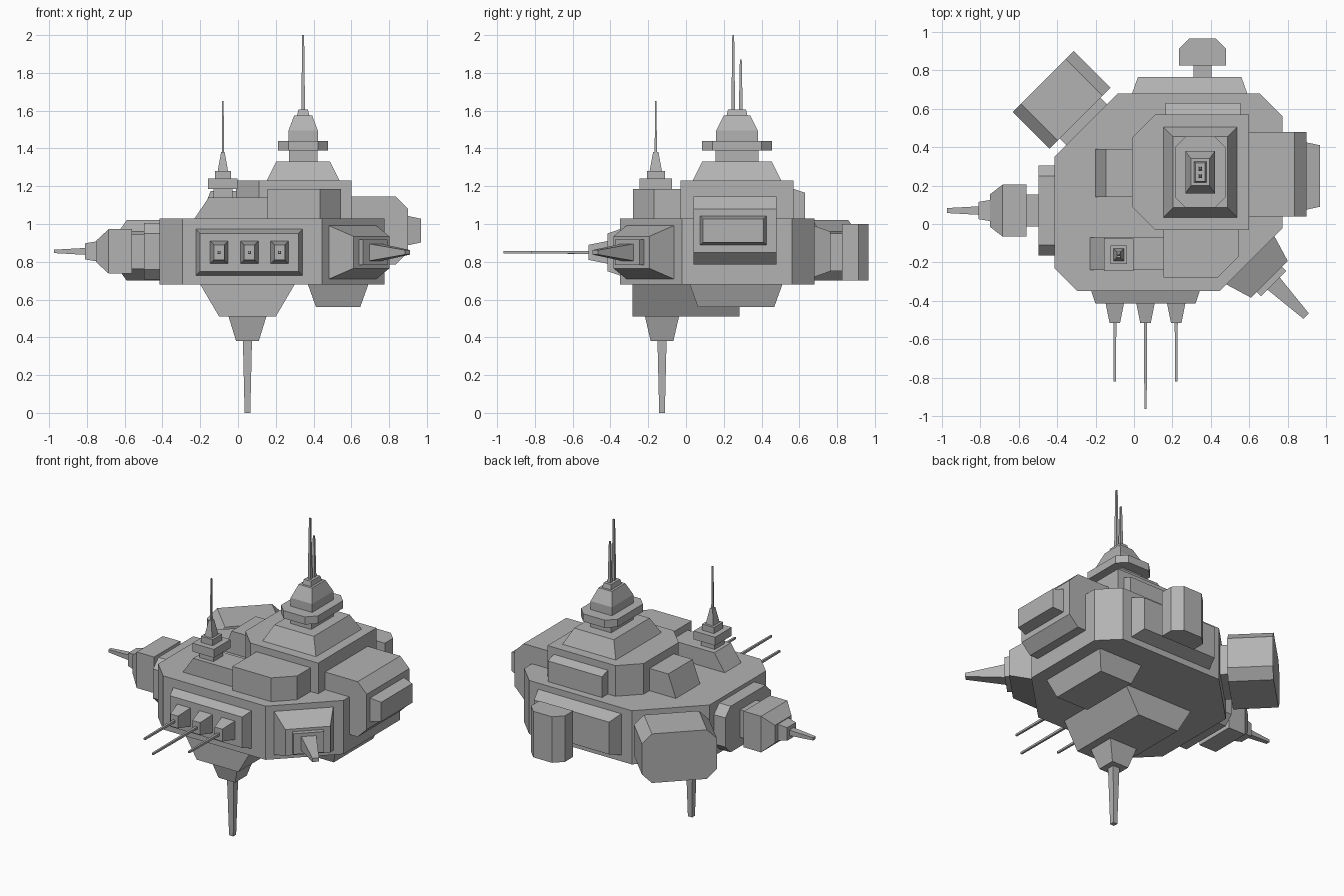
import bpy
from mathutils import Vector

old = bpy.data.objects.get("Cube")
if old:
    bpy.data.objects.remove(old, do_unlink=True)

GREY = (.45, .45, .45, 1)
grey = bpy.data.materials.new("hull grey")
grey.use_nodes = True
grey.diffuse_color = GREY
grey.node_tree.nodes["Principled BSDF"].inputs["Base Color"].default_value = GREY

UP, FRONT, LEFT = Vector((0, 0, 1)), Vector((0, -1, 0)), Vector((1, 0, 0))
DOWN, BACK, RIGHT = -UP, -FRONT, -LEFT


def outline(half_width, half_height, cuts):
    """Anticlockwise rectangle whose four corners may each be cut off."""
    points = []
    signs = ((1, -1), (1, 1), (-1, 1), (-1, -1))
    for (sx, sy), cut in zip(signs, cuts):
        x, y = sx * half_width, sy * half_height
        if cut:
            ends = [(x - sx * cut, y), (x, y - sy * cut)]
            points += ends if sx * sy < 0 else reversed(ends)
        else:
            points.append((x, y))
    return points


def block(name, facing, base, width, height, depth, taper=0, cut=0):
    """Grow a block outward from the centre of its base; return the centre of its far end.

    taper is the inset per side at the far end, cut the corner chamfer.
    """
    normal = facing.normalized()
    across = LEFT if normal.z else UP.cross(normal)
    along = normal.cross(across)
    base = Vector(base)
    tip = base + normal * depth
    taper_w, taper_h = taper if isinstance(taper, tuple) else (taper, taper)
    cuts = cut if isinstance(cut, tuple) else (cut,) * 4
    near = outline(width / 2, height / 2, cuts)
    far = outline(width / 2 - taper_w, height / 2 - taper_h, cuts)
    verts = [base + across * x + along * y for x, y in near]
    verts += [tip + across * x + along * y for x, y in far]
    count = len(near)
    faces = [tuple(reversed(range(count))), tuple(range(count, 2 * count))]
    for i in range(count):
        j = (i + 1) % count
        faces.append((i, j, count + j, count + i))
    mesh = bpy.data.meshes.new(name)
    mesh.from_pydata(verts, [], faces)
    mesh.materials.append(grey)
    bpy.context.collection.objects.link(bpy.data.objects.new(name, mesh))
    return tip


# Main hull and the decks on it
block("hull", UP, (.18, .165, .68), width=1.19, height=1.03, depth=.35, cut=(.33, .12, .33, .12))
block("upper_deck", UP, (.295, .27, 1.03), width=.61, height=.6, depth=.2, cut=(0, 0, .12, .12))
block("front_deck", UP, (.35, -.155, 1.03), width=.39, height=.25, depth=.155, cut=(.11, 0, 0, 0))
block("rear_deck", BACK, (.36, .57, 1.09), width=.39, height=.19, depth=.06, taper=(0, .02))
block("side_deck_wedge", UP, (0, .265, 1.03), width=.4, height=.25, depth=.145, taper=(.055, 0))

# Small antenna tower
block("small_tower_base", UP, (.01, -.155, 1.03), width=.48, height=.17, depth=.11, taper=(.075, 0))
tip = block("small_tower_neck", UP, (-.08, -.16, 1.14), width=.1, height=.1, depth=.045)
tip = block("small_tower_plate", UP, tip, width=.155, height=.17, depth=.055)
tip = block("small_tower_step", UP, tip, width=.085, height=.095, depth=.04)
tip = block("small_tower_taper", UP, tip, width=.055, height=.065, depth=.1, taper=.018)
block("small_antenna", UP, tip, width=.012, height=.012, depth=.27, taper=.002)

# Command tower
tip = block("tower_foot", UP, (.345, .27, 1.23), width=.385, height=.47, depth=.1, taper=.05)
tip = block("tower_neck", UP, tip, width=.15, height=.23, depth=.06)
tip = block("tower_ring", UP, tip, width=.265, height=.37, depth=.05, cut=.055)
tip = block("tower_dome", UP, tip, width=.155, height=.22, depth=.055)
tip = block("tower_dome_top", UP, tip, width=.155, height=.22, depth=.08, taper=(.03, .04))
tip = block("tower_cap", UP, tip, width=.065, height=.11, depth=.03, taper=.007)
for name, offset, length in (("tall", FRONT, .395), ("short", BACK, .265)):
    foot = tip + offset * .02
    block(name + "_antenna", UP, foot, width=.02, height=.02, depth=length, taper=.005)

# Left bay with a raised hatch
block("left_bay", FRONT, (.75, .48, .965), width=.3, height=.36, depth=.44, cut=(.065, .065, 0, 0))
block("left_bay_hatch", LEFT, (.9, .25, .965), width=.35, height=.155, depth=.07, taper=.015)

# Rear panel and docking block
block("rear_panel", BACK, (.29, .68, .855), width=.6, height=.27, depth=.085, taper=.03)
block("rear_neck", BACK, (.357, .765, .85), width=.095, height=.2, depth=.07)
block("rear_block", UP, (.357, .897, .7), width=.245, height=.14, depth=.3, cut=(0, .055, .055, 0))

# Angled cargo pod at the rear right corner
outward = BACK + RIGHT
tip = block("cargo_neck", outward, (-.245, .515, .86), width=.3, height=.2, depth=.052)
block("cargo_pod", outward, tip, width=.45, height=.32, depth=.27, cut=.06)

# Right side arm
tip = block("right_panel", RIGHT, (-.41, .07, .855), width=.47, height=.3, depth=.087, cut=.055)
tip = block("right_neck", RIGHT, tip, width=.165, height=.18, depth=.063)
tip = block("right_pod", RIGHT, tip, width=.27, height=.235, depth=.125)
tip = block("right_pod_end", RIGHT, tip, width=.27, height=.235, depth=.065, taper=(.05, .06))
tip = block("right_pod_nose", RIGHT, tip, width=.11, height=.105, depth=.06, taper=.01)
block("right_spike", RIGHT, tip, width=.044, height=.036, depth=.165, taper=.009)

# Front gun panel, the middle barrel longest
panel = block("gun_panel", FRONT, (.06, -.35, .85), width=.565, height=.245, depth=.065, taper=.022)
for name, offset, length in (("right", -.16, .305), ("middle", 0, .45), ("left", .16, .305)):
    foot = panel + LEFT * offset
    tip = block(name + "_gun_mount", FRONT, foot, width=.095, height=.12, depth=.1, taper=.02)
    block(name + "_gun_barrel", FRONT, tip, width=.016, height=.016, depth=length, taper=.002)

# Angled turret at the front left corner
outward = FRONT + LEFT
tip = block("turret_base", outward, (.6, -.183, .85), width=.36, height=.29, depth=.15, taper=(.045, .06))
tip = block("turret_step", outward, tip, width=.185, height=.135, depth=.03)
block("turret_spike", outward, tip, width=.09, height=.09, depth=.24, taper=(.025, .033))

# Underside keel, blister and long probe
tip = block("keel", DOWN, (.05, 0, .68), width=.5, height=.565, depth=.17, taper=(.1, 0))
block("belly_blister", DOWN, (.53, .265, .68), width=.32, height=.49, depth=.12, taper=.043)
foot = tip + FRONT * .127
tip = block("probe_mount", DOWN, foot, width=.2, height=.18, depth=.13, taper=(.04, .03))
block("probe", DOWN, tip, width=.048, height=.048, depth=.38, taper=.009)
